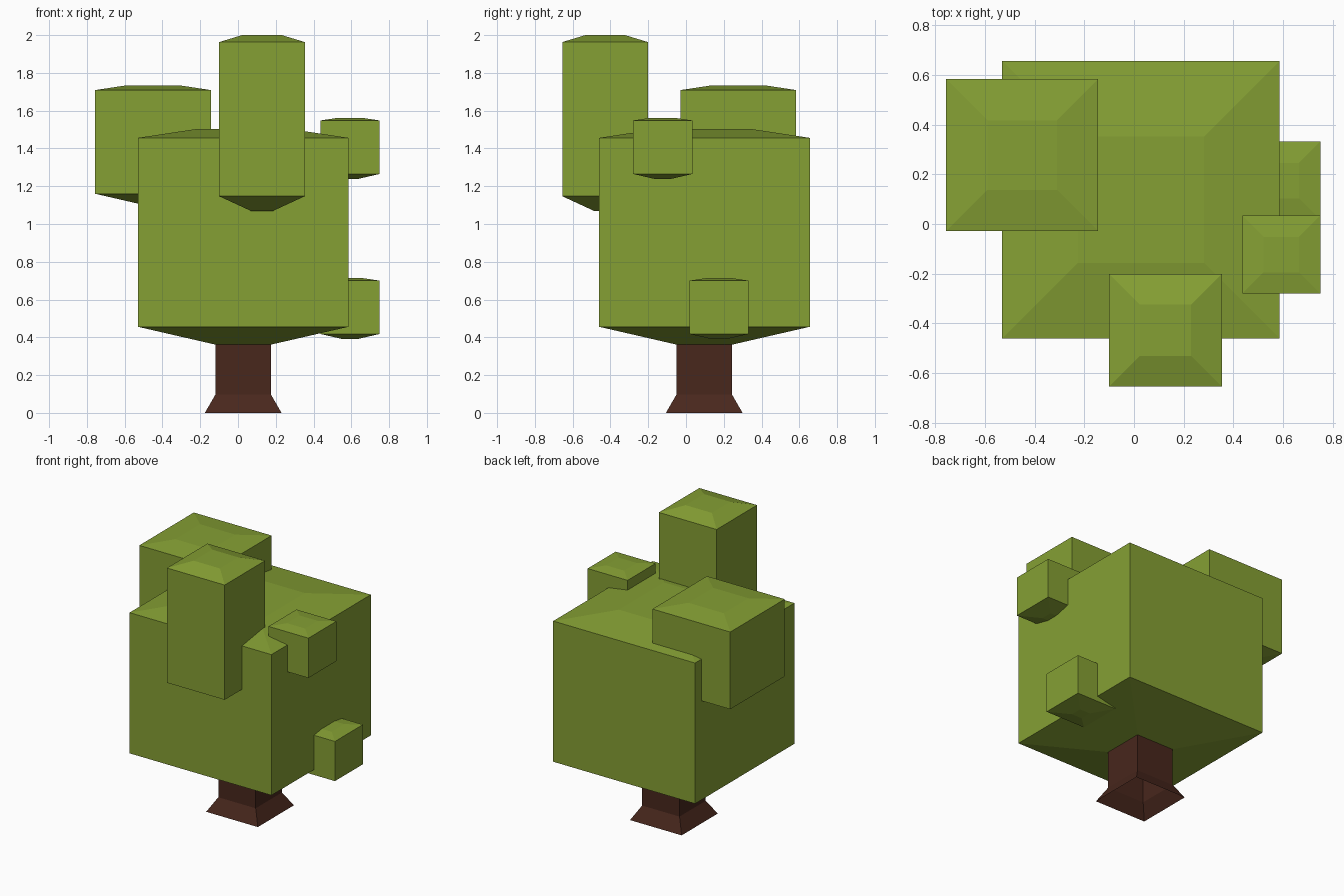
import bpy, bmesh

if "Cube" in bpy.data.objects:
    bpy.data.objects.remove(bpy.data.objects["Cube"])


def material(name, color):
    m = bpy.data.materials.new(name)
    m.diffuse_color = (*color, 1)
    m.use_nodes = True
    m.node_tree.nodes["Principled BSDF"].inputs["Base Color"].default_value = m.diffuse_color
    return m


def stack(name, cx, cy, rings, mat, cap_bottom=True, cap_top=True):
    """Square tower: rings is a list of (half width, z), bottom to top."""
    bm = bmesh.new()
    loops = [[bm.verts.new((cx + sx * r, cy + sy * r, z))
              for sx, sy in ((-1, -1), (1, -1), (1, 1), (-1, 1))]
             for r, z in rings]
    for lo, hi in zip(loops, loops[1:]):
        for i in range(4):
            j = (i + 1) % 4
            bm.faces.new((lo[i], lo[j], hi[j], hi[i]))
    if cap_bottom:
        bm.faces.new(loops[0][::-1])
    if cap_top:
        bm.faces.new(loops[-1])
    me = bpy.data.meshes.new(name)
    bm.to_mesh(me)
    bm.free()
    me.materials.append(mat)
    ob = bpy.data.objects.new(name, me)
    bpy.context.collection.objects.link(ob)
    return ob


green = material("leaves", (0.235, 0.35, 0.034))
brown = material("bark", (0.065, 0.02, 0.012))


def leaf_block(name, cx, cy, half, z0, z1):
    """Leaf cube with shallow tapered top and bottom, scaled with its height."""
    h = z1 - z0
    stack(name, cx, cy, [(half * 0.26, z0 - 0.095 * h), (half, z0),
                         (half, z1), (half * 0.455, z1 + 0.046 * h)], green)


# Trunk with flared foot, open underneath
stack("trunk", 0.0275, 0.0965, [(0.203, 0), (0.147, 0.097), (0.147, 0.362)],
      brown, cap_bottom=False, cap_top=False)

# Main crown and the smaller leaf blocks
leaf_block("crown", 0.0275, 0.0975, 0.558, 0.456, 1.456)
leaf_block("back_left_leaves", -0.45, 0.277, 0.306, 1.16, 1.709)
leaf_block("tall_front_leaves", 0.127, -0.428, 0.227, 1.147, 1.963)
leaf_block("upper_right_leaves", 0.593, -0.123, 0.157, 1.265, 1.548)
leaf_block("lower_right_leaves", 0.593, 0.175, 0.157, 0.418, 0.70)
